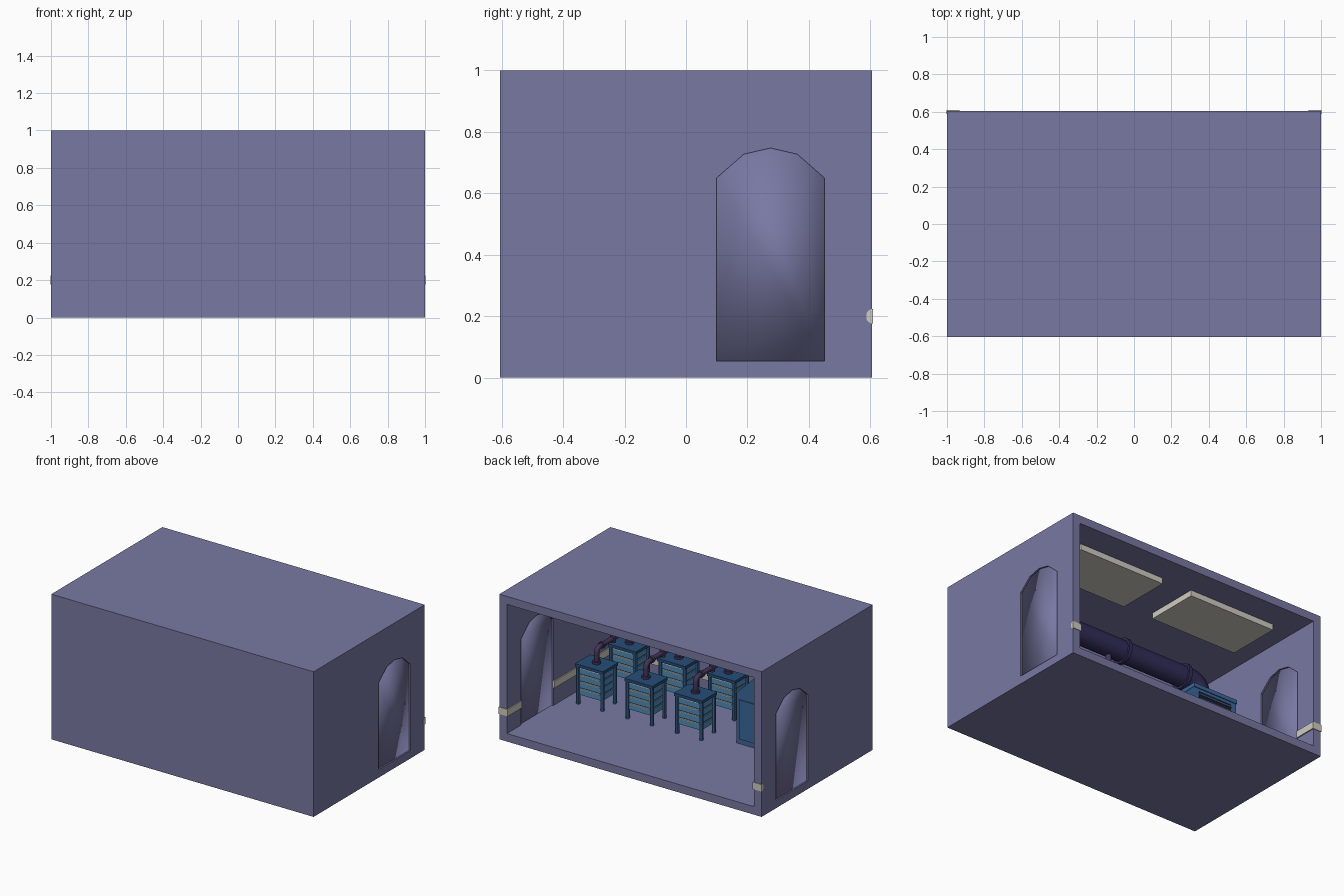
import bpy, bmesh, math
from mathutils import Vector

if "Cube" in bpy.data.objects:
    bpy.data.objects.remove(bpy.data.objects["Cube"])


def mat(name, c):
    m = bpy.data.materials.new(name)
    m.diffuse_color = (*c, 1)
    m.use_nodes = True
    m.node_tree.nodes["Principled BSDF"].inputs["Base Color"].default_value = m.diffuse_color
    return m


WALL = mat("violet_grey", (0.19, 0.19, 0.37))
PALE = mat("warm_white", (0.63, 0.61, 0.54))
NAVY = mat("dark_navy", (0.032, 0.026, 0.10))
PLUM = mat("dark_plum", (0.055, 0.035, 0.10))
DEEP = mat("deep_blue", (0.018, 0.075, 0.19))
MID = mat("mid_blue", (0.045, 0.14, 0.33))
LIGHT = mat("light_blue", (0.085, 0.26, 0.47))
BLACK = mat("vent_black", (0.012, 0.012, 0.025))


def finish(name, bm, m):
    bmesh.ops.recalc_face_normals(bm, faces=bm.faces)
    me = bpy.data.meshes.new(name)
    bm.to_mesh(me)
    bm.free()
    me.materials.append(m)
    ob = bpy.data.objects.new(name, me)
    bpy.context.collection.objects.link(ob)
    return ob


def box(name, lo, hi, m):
    bm = bmesh.new()
    bmesh.ops.create_cube(bm, size=1)
    for v in bm.verts:
        v.co = [lo[i] + (v.co[i] + 0.5) * (hi[i] - lo[i]) for i in range(3)]
    return finish(name, bm, m)


def prism(name, pts, vec, m):
    """Extrude a planar outline along vec."""
    bm = bmesh.new()
    f = bm.faces.new([bm.verts.new(p) for p in pts])
    r = bmesh.ops.extrude_face_region(bm, geom=[f])
    bmesh.ops.translate(bm, vec=Vector(vec),
                        verts=[g for g in r["geom"] if isinstance(g, bmesh.types.BMVert)])
    return finish(name, bm, m)


def smooth(ob, angle=40):
    bpy.ops.object.select_all(action='DESELECT')
    ob.select_set(True)
    bpy.context.view_layer.objects.active = ob
    bpy.ops.object.shade_smooth_by_angle(angle=math.radians(angle))


def cyl(name, a, b, r, m, n=16):
    a, b = Vector(a), Vector(b)
    bm = bmesh.new()
    bmesh.ops.create_cone(bm, cap_ends=True, segments=n, radius1=r, radius2=r, depth=(b - a).length)
    q = Vector((0, 0, 1)).rotation_difference(b - a)
    for v in bm.verts:
        v.co = q @ v.co + (a + b) / 2
    ob = finish(name, bm, m)
    smooth(ob)
    return ob


def elbow_pipe(name, a, corner, b, r, bend, m):
    """Tube from a to b with a quarter-round bend at the corner."""
    a, c, b = Vector(a), Vector(corner), Vector(b)
    p, q = c + (a - c).normalized() * bend, c + (b - c).normalized() * bend
    path = [a] + [p.lerp(c, t).lerp(c.lerp(q, t), t) for t in [i / 6 for i in range(7)]] + [b]
    cu = bpy.data.curves.new(name, 'CURVE')
    cu.dimensions = '3D'
    cu.bevel_depth, cu.bevel_resolution, cu.use_fill_caps = r, 3, True
    sp = cu.splines.new('POLY')
    sp.points.add(len(path) - 1)
    for s, v in zip(sp.points, path):
        s.co = (*v, 1)
    cu.materials.append(m)
    ob = bpy.data.objects.new(name, cu)
    bpy.context.collection.objects.link(ob)
    bpy.ops.object.select_all(action='DESELECT')
    ob.select_set(True)
    bpy.context.view_layer.objects.active = ob
    bpy.ops.object.convert(target='MESH')
    smooth(bpy.context.view_layer.objects.active)


# Room shell, open at the back, with arched doorways in both ends
Y = 0.605
ARCH = [(0.1, 0.055), (0.45, 0.055), (0.45, 0.65), (0.362, 0.727),
        (0.275, 0.747), (0.188, 0.727), (0.1, 0.65)]
room = box("room_shell", (-1, -Y, 0), (1, Y, 1), WALL)
cutters = [box("room_cutter", (-0.942, -0.55, 0.055), (0.942, 1, 0.945), WALL),
           prism("doorway_cutter_right", [(0.9, y, z) for y, z in ARCH], (0.3, 0, 0), WALL),
           prism("doorway_cutter_left", [(-1.2, y, z) for y, z in ARCH], (0.3, 0, 0), WALL)]
for c in cutters:
    c.hide_render = True
    c.hide_set(True)
    b = room.modifiers.new("cut", 'BOOLEAN')
    b.operation, b.object, b.solver = 'DIFFERENCE', c, 'EXACT'

for s, side in ((1, "right"), (-1, "left")):
    # Softly shaded door slab
    door = prism("door_" + side, [(s * 0.953, y, z) for y, z in ARCH], (s * 0.037, 0, 0), WALL)
    for p in door.data.polygons:
        p.use_smooth = True
    # Wall stripe, broken by the door and wrapping the open edge
    for nm, y0, y1 in (("front", -0.55, 0.1), ("back", 0.45, Y)):
        xs = sorted((s * 0.934, s * 0.944))
        box(f"stripe_{side}_{nm}", (xs[0], y0, 0.176), (xs[1], y1, 0.224), PALE)
    xs = sorted((s * 0.934, s * 1.002))
    box("stripe_edge_" + side, (xs[0], Y - 0.005, 0.176), (xs[1], Y + 0.004, 0.224), PALE)
    xo = s * 0.998
    prism("stripe_end_" + side,
          [(xo, Y + 0.004, 0.176), (xo, 0.597, 0.178), (xo, 0.587, 0.19),
           (xo, 0.587, 0.21), (xo, 0.597, 0.222), (xo, Y + 0.004, 0.224)], (s * 0.004, 0, 0), PALE)
    # Ceiling light
    xs = sorted((s * 0.115, s * 0.775))
    box("ceiling_light_" + side, (xs[0], 0.04, 0.905), (xs[1], 0.413, 0.946), PALE)
box("stripe_front", (-0.942, -0.552, 0.176), (0.942, -0.542, 0.224), PALE)

# Six drawer racks, each piped to the main duct
YC, ZD = -0.262, 0.81
for i, x in enumerate((0.74, 0.363, -0.015)):
    for row, y in (("back", -0.083), ("front", -0.441)):
        n = f"{row}_{i + 1}"
        box("rack_top_" + n, (x - 0.107, y - 0.083, 0.312), (x + 0.107, y + 0.083, 0.332), DEEP)
        box("rack_core_" + n, (x - 0.085, y - 0.062, 0.125), (x + 0.085, y + 0.062, 0.314), MID)
        for k in range(4):
            z = 0.12 + k * 0.048
            box(f"rack_drawer_{n}_{k}", (x - 0.092, y - 0.07, z), (x + 0.092, y + 0.07, z + 0.04), LIGHT)
            box(f"rack_trim_{n}_{k}", (x - 0.075, y - 0.073, z + 0.037),
                (x + 0.075, y + 0.073, z + 0.042), PALE)
        for sx in (-1, 1):
            for sy in (-1, 1):
                lx, ly = x + sx * 0.092, y + sy * 0.068
                cyl(f"rack_leg_{n}_{sx}_{sy}", (lx, ly, 0.054), (lx, ly, 0.314), 0.013, MID, 8)
        cyl("pipe_flange_" + n, (x, y, 0.33), (x, y, 0.348), 0.028, PLUM, 12)
        elbow_pipe("rack_pipe_" + n, (x, y, 0.33), (x, y, 0.435), (x, YC, 0.435), 0.017, 0.04, PLUM)
        d = 1 if YC > y else -1
        cyl("pipe_collar_" + n, (x, y + d * 0.05, 0.435), (x, y + d * 0.07, 0.435), 0.023, PLUM, 12)
    cyl(f"riser_{i + 1}", (x, YC, 0.41), (x, YC, ZD - 0.05), 0.019, PLUM, 12)

# Main duct bending down into the machine
elbow_pipe("main_duct", (0.86, YC, ZD), (-0.743, YC, ZD), (-0.743, YC, 0.66), 0.074, 0.11, NAVY)
for i, x in enumerate((0.84, 0.36, -0.126, -0.61)):
    cyl(f"duct_ring_{i + 1}", (x - 0.013, YC, ZD), (x + 0.013, YC, ZD), 0.086, NAVY, 24)

# Large machine with a sloping shoulder
Y0, Y1 = -0.42, -0.105
prism("machine_body", [(-0.31, Y0, 0.054), (-0.31, Y0, 0.40), (-0.575, Y0, 0.66),
                       (-0.91, Y0, 0.66), (-0.91, Y0, 0.054)], (0, Y1 - Y0, 0), MID)
box("machine_top_rim", (-0.915, Y0 - 0.006, 0.655), (-0.57, Y1 + 0.006, 0.682), MID)
box("machine_vent", (-0.87, Y1 - 0.01, 0.50), (-0.615, Y1 + 0.004, 0.635), BLACK)
for k in range(4):
    z = 0.515 + k * 0.032
    box(f"machine_louver_{k + 1}", (-0.87, Y1, z), (-0.615, Y1 + 0.008, z + 0.008), MID)
box("machine_panel", (-0.87, Y1 - 0.01, 0.09), (-0.335, Y1 + 0.007, 0.36), MID)
